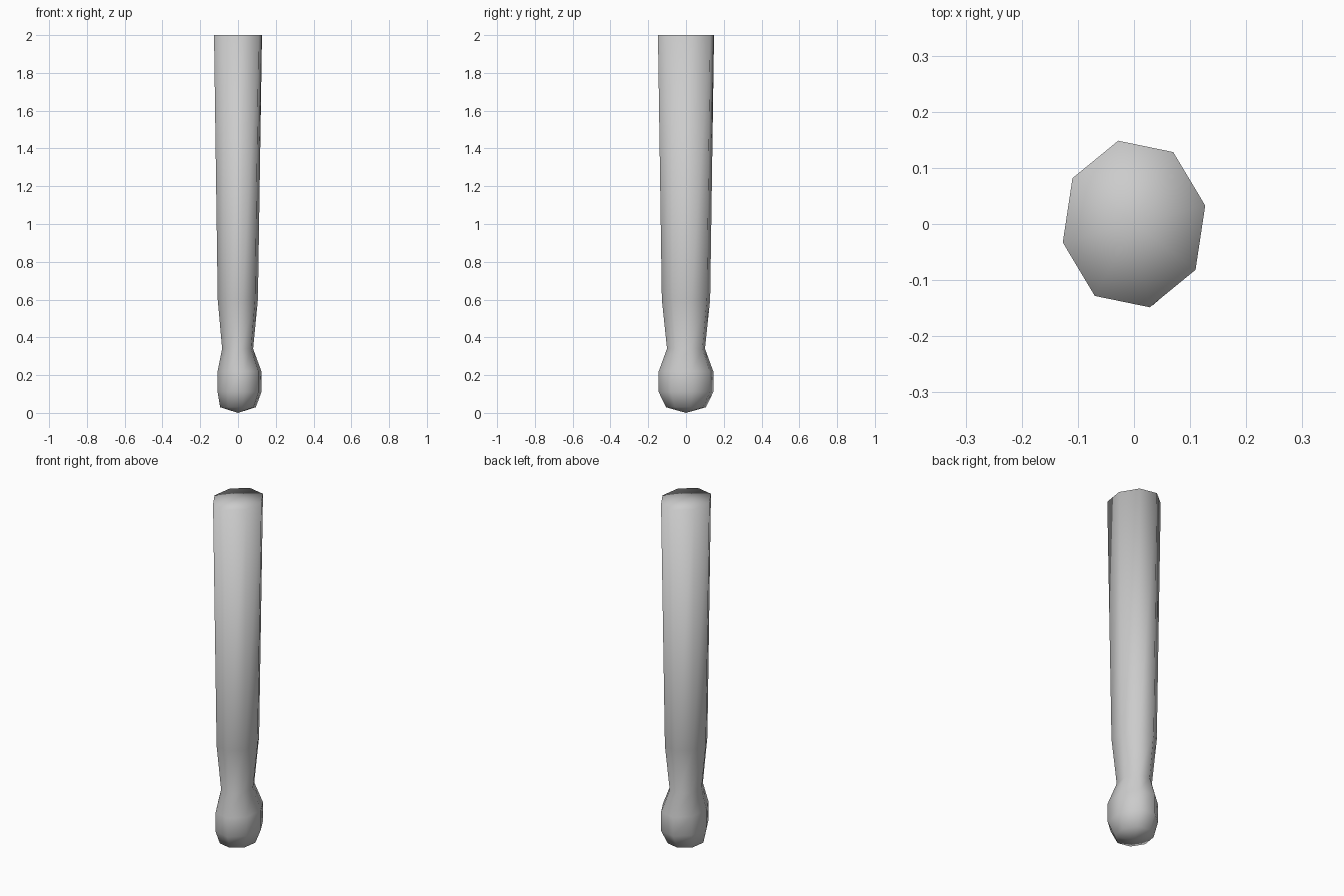
import bpy
import bmesh
from math import cos, sin, radians

cube = bpy.data.objects.get("Cube")
if cube:
    bpy.data.objects.remove(cube)

SIDES = 8
TWIST = radians(12.5)

# One flat colour
grey = bpy.data.materials.new("light_grey")
grey.use_nodes = True
colour = (0.6, 0.6, 0.6, 1)
grey.diffuse_color = colour
grey.node_tree.nodes["Principled BSDF"].inputs["Base Color"].default_value = colour

# Rings of the post: height, x radius, y radius, x shift
rings = [
    (0.03, 0.097, 0.108, 0.0),
    (0.11, 0.119, 0.148, 0.008),
    (0.22, 0.119, 0.148, 0.008),
    (0.34, 0.084, 0.103, -0.002),
    (0.60, 0.109, 0.131, -0.001),
    (2.00, 0.130, 0.152, 0.0),
]

bm = bmesh.new()
loops = []
for z, rx, ry, shift in rings:
    angles = [TWIST + radians(360 * i / SIDES) for i in range(SIDES)]
    loops.append([bm.verts.new((shift + rx * cos(a), ry * sin(a), z)) for a in angles])

# Walls between rings
for low, high in zip(loops, loops[1:]):
    for i in range(SIDES):
        j = (i + 1) % SIDES
        bm.faces.new((low[i], low[j], high[j], high[i]))

# Pointed foot and flat top, both as fans
foot = bm.verts.new((0, 0, 0))
top = bm.verts.new((0, 0, 2))
for i in range(SIDES):
    j = (i + 1) % SIDES
    bm.faces.new((foot, loops[0][j], loops[0][i]))
    bm.faces.new((top, loops[-1][i], loops[-1][j]))

for face in bm.faces:
    face.smooth = True
bmesh.ops.recalc_face_normals(bm, faces=bm.faces)

mesh = bpy.data.meshes.new("tapered_post")
bm.to_mesh(mesh)
bm.free()
mesh.materials.append(grey)
post = bpy.data.objects.new("tapered_post", mesh)
bpy.context.collection.objects.link(post)
